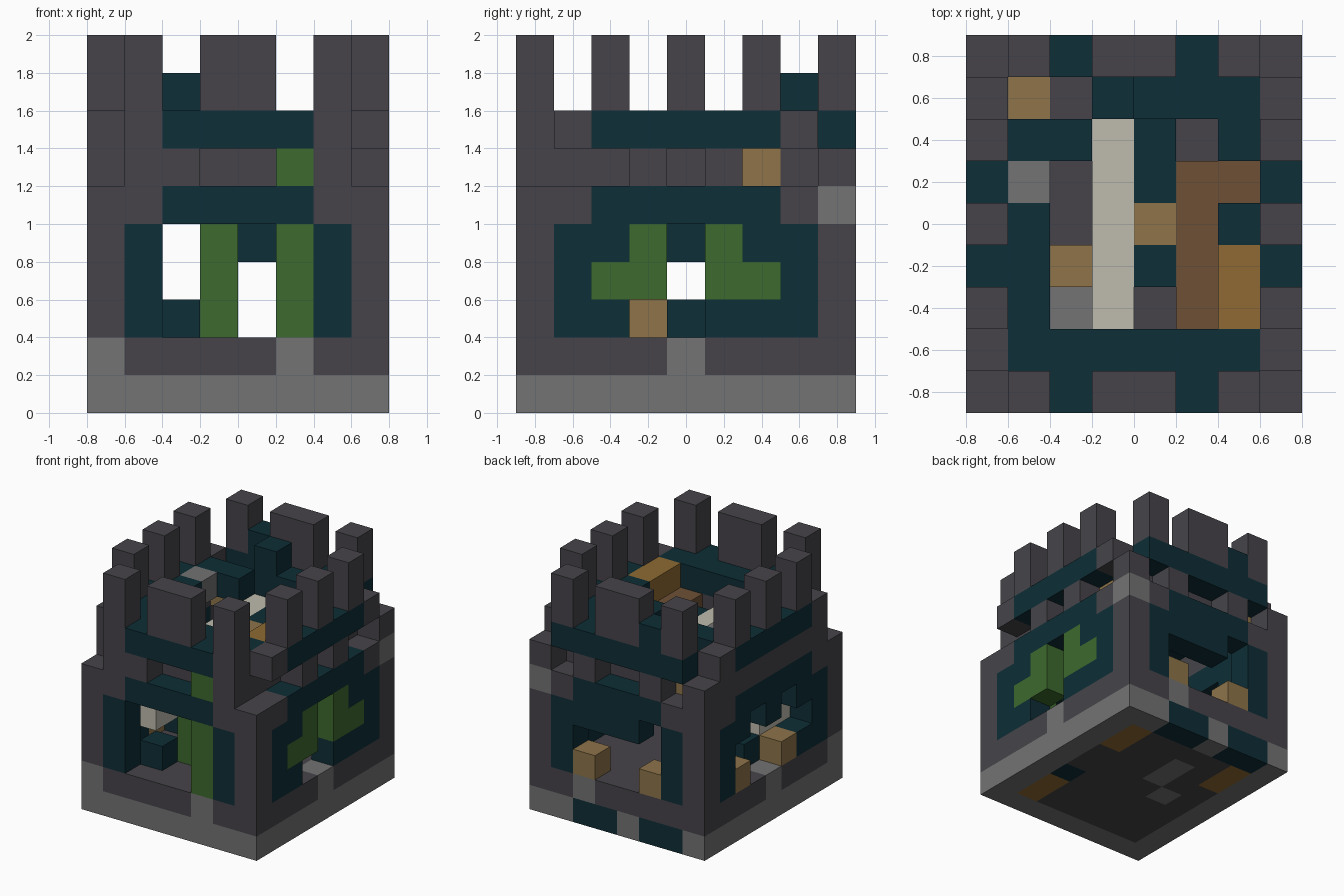
import bpy
import bmesh
from mathutils import Vector

STEP = 0.2                     # edge length of one block
COLUMNS, ROWS = 8, 9           # footprint in blocks
HALF_SIZE = Vector((COLUMNS, ROWS, 0)) * STEP / 2

default_cube = bpy.data.objects.get("Cube")
if default_cube:
    bpy.data.objects.remove(default_cube, do_unlink=True)

PALETTE = {
    "dark_stone": "464449",
    "light_stone": "737373",
    "teal_stone": "0d2e36",
    "leaf_green": "3d6a2d",
    "tan_wood": "8e744a",
    "brown_wood": "6d5035",
    "golden_wood": "8f6a33",
    "pale_cream": "bfbbae",
}


def linear(byte):
    value = byte / 255
    return value / 12.92 if value < 0.04 else ((value + 0.055) / 1.055) ** 2.4


def make_material(name, code):
    color = [linear(byte) for byte in bytes.fromhex(code)] + [1]
    material = bpy.data.materials.new(name)
    material.use_nodes = True
    material.diffuse_color = color
    material.node_tree.nodes["Principled BSDF"].inputs["Base Color"].default_value = color
    return material


materials = [make_material(name, code) for name, code in PALETTE.items()]
DARK, LIGHT, TEAL, GREEN, TAN, BROWN, GOLD, CREAM = range(len(materials))
blocks = {}                    # block position -> (part, colour)


def span(limits):
    """A single index or an inclusive (first, last) pair."""
    if isinstance(limits, int):
        limits = (limits, limits)
    return range(limits[0], limits[1] + 1)


def fill(part, color, x, y, z):
    for i in span(x):
        for j in span(y):
            for k in span(z):
                blocks[i, j, k] = (part, color)


def clear(x, y, z):
    for i in span(x):
        for j in span(y):
            for k in span(z):
                blocks.pop((i, j, k), None)


ALL_X, ALL_Y = (0, 7), (0, 8)

# Base and floor
fill("base", LIGHT, ALL_X, ALL_Y, 0)
fill("base", DARK, (1, 6), (1, 7), 0)
for x in ((1, 2), (4, 5)):
    fill("base", TEAL, x, 8, 0)
for x, y in ((6, (1, 2)), (6, (6, 7)), (1, (6, 7))):
    fill("base", GOLD, x, y, 0)
fill("base", TEAL, 6, 3, 0)
for x, y in ((2, 4), (3, 5), (3, 6)):
    fill("base", LIGHT, x, y, 0)
fill("floor", DARK, ALL_X, ALL_Y, 1)
for x, y in ((0, 0), (5, 0), (0, 4), (7, 4), (5, 8), (2, 2)):
    fill("floor", LIGHT, x, y, 1)

# Four walls with a teal surround on each
WALL_Z = (2, 5)
for y in (0, 8):
    fill("end_wall", DARK, ALL_X, y, WALL_Z)
    fill("end_wall", TEAL, (1, 6), y, (2, 4))
    fill("end_wall", TEAL, (2, 5), y, 5)
for x in (0, 7):
    fill("side_wall", DARK, x, (1, 7), WALL_Z)
    fill("side_wall", TEAL, x, (1, 7), (2, 4))
    fill("side_wall", TEAL, x, (2, 6), 5)
fill("end_wall", LIGHT, 7, 8, 5)

# Front opening with hanging vines
clear((2, 4), 0, (2, 4))
fill("front_vine", GREEN, 5, 0, (2, 4))
fill("inner_vine", GREEN, 3, 2, (2, 4))
fill("front_step", TEAL, 2, 1, 2)

# Back opening with two crates on the sill
clear((2, 5), 8, 3)
clear((3, 4), 8, 2)
clear(2, 8, 4)
for x in (2, 5):
    fill("back_crate", TAN, x, 8, 2)

# Right side opening with vines
clear(7, (3, 4), 2)
clear(7, 4, (3, 4))
for y in (3, 5):
    fill("side_vine", GREEN, 7, y, (3, 4))
for y in (2, 6):
    fill("side_vine", GREEN, 7, y, 3)

# Left side opening with crates
clear(0, (4, 5), 2)
clear(0, (2, 6), 3)
for y in (3, 5):
    clear(0, y, 4)
for y in (3, 6):
    fill("side_crate", TAN, 0, y, 2)

# Furniture inside
fill("inner_step", TEAL, 1, 4, 2)
fill("pale_shelf", CREAM, 1, (2, 3), 3)

# Recessed course under the parapet
fill("recessed_course", DARK, (1, 6), 1, 6)
fill("recessed_course", DARK, (1, 6), 7, 6)
fill("recessed_course", DARK, 0, (1, 7), 6)
fill("recessed_course", DARK, 6, (2, 4), 6)
for y in (3, 5):
    fill("corbel", DARK, 7, y, 6)
for x in (2, 5):
    fill("corbel", DARK, x, 8, 6)
fill("corbel", DARK, 2, 0, 6)
fill("corbel", GREEN, 5, 0, 6)
for x in (0, 7):
    fill("back_corner", DARK, x, 8, 6)
fill("roof_crate", TAN, 6, 6, 6)

# Timbers spanning the top
fill("cream_beam", CREAM, 3, (2, 6), 6)
fill("brown_beam", BROWN, 5, (2, 5), 6)
fill("brown_beam", BROWN, 6, 5, 6)
fill("golden_beam", GOLD, 6, (2, 3), 7)
fill("roof_crate", TAN, 4, 4, 6)
fill("roof_crate", TAN, 2, 3, 5)
fill("roof_crate", TAN, 1, 7, 6)

# Walkway around the roof
fill("walkway", TEAL, (1, 6), 1, 7)
fill("walkway", TEAL, (3, 6), 7, 7)
fill("walkway", TEAL, 1, (2, 4), 7)
fill("walkway", TEAL, (1, 2), 6, 7)
for y in (4, 6):
    fill("walkway", TEAL, 6, y, 7)
for y in (3, 5, 6):
    fill("walkway", TEAL, 4, y, 6)
fill("walkway", LIGHT, 1, 5, 7)

# Parapet
fill("end_parapet", TEAL, (2, 5), 0, 7)
fill("end_parapet", TEAL, (1, 6), 8, 7)
for x in (0, 7):
    fill("side_parapet", DARK, x, (1, 7), 7)
    fill("side_parapet", TEAL, x, (2, 6), 7)
for x, y in ((2, 8), (3, 7)):
    fill("raised_block", TEAL, x, y, 8)

# Merlons
TOP = (8, 9)
for x in (0, 7):
    for y in (2, 4, 6):
        fill("side_merlon", DARK, x, y, TOP)
for y in (0, 8):
    fill("wide_merlon", DARK, (3, 4), y, TOP)
for x in (1, 6):
    fill("front_post", DARK, x, 0, (6, 9))
    fill("back_post", DARK, x, 8, TOP)


def build_part(part):
    """Skin the blocks of one part, leaving out faces hidden by neighbours."""
    bm = bmesh.new()
    corners = {}

    def corner(point):
        key = tuple(round(c) for c in point)
        if key not in corners:
            corners[key] = bm.verts.new(Vector(key) * STEP - HALF_SIZE)
        return corners[key]

    for cell, (owner, color) in blocks.items():
        if owner != part:
            continue
        for axis in range(3):
            for sign in (-1, 1):
                normal = Vector((0, 0, 0))
                normal[axis] = sign
                if tuple(round(c) for c in Vector(cell) + normal) in blocks:
                    continue
                u = Vector((0, 0, 0))
                u[(axis + 1) % 3] = 0.5
                v = normal.cross(u)
                middle = Vector(cell) + Vector((0.5, 0.5, 0.5)) + normal / 2
                loop = (middle - u - v, middle + u - v, middle + u + v, middle - u + v)
                face = bm.faces.new([corner(p) for p in loop])
                face.material_index = color
    mesh = bpy.data.meshes.new(part)
    bm.to_mesh(mesh)
    bm.free()
    for material in materials:
        mesh.materials.append(material)
    bpy.context.collection.objects.link(bpy.data.objects.new(part, mesh))


for part_name in sorted({owner for owner, _ in blocks.values()}):
    build_part(part_name)
